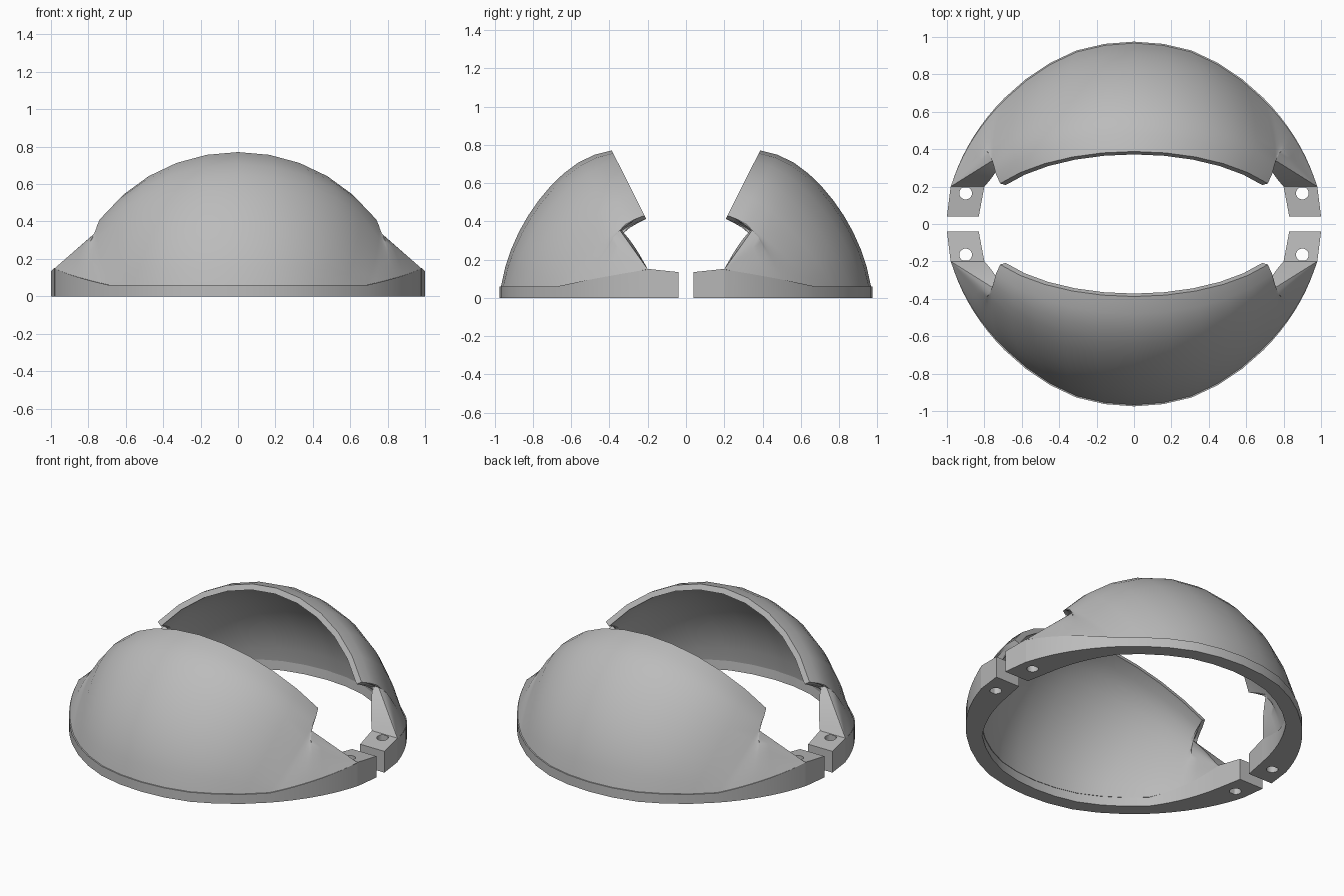
import bpy, bmesh
from math import sin, cos, pi, radians
from mathutils import Vector

if "Cube" in bpy.data.objects:
    bpy.data.objects.remove(bpy.data.objects["Cube"], do_unlink=True)

grey = bpy.data.materials.new("plain grey")
grey.use_nodes = True
grey.diffuse_color = (0.5, 0.5, 0.5, 1)
grey.node_tree.nodes["Principled BSDF"].inputs["Base Color"].default_value = (0.5, 0.5, 0.5, 1)

START, NOTCH, CORNER = 11.5, 29, 45   # base angles in degrees
TAB_END = Vector((0.98, 0.2, 0.15))
NOTCH_IN = Vector((0.74, 0.35, 0.36))
ROWS = 10


def mix(a, b, t):
    return a + (b - a) * t


def clamp(t):
    return max(0.0, min(1.0, t))


def finish(bm, name):
    bmesh.ops.remove_doubles(bm, verts=bm.verts, dist=0.0005)
    bmesh.ops.recalc_face_normals(bm, faces=bm.faces)
    mesh = bpy.data.meshes.new(name)
    bm.to_mesh(mesh)
    bm.free()
    mesh.materials.append(grey)
    obj = bpy.data.objects.new(name, mesh)
    bpy.context.collection.objects.link(obj)
    return obj


def smooth(obj):
    bpy.ops.object.select_all(action="DESELECT")
    obj.select_set(True)
    bpy.context.view_layer.objects.active = obj
    bpy.ops.object.shade_smooth_by_angle(angle=radians(32))


def arc_point(b):
    """Point on the tilted top arc at angle b."""
    b, tilt = radians(b), radians(63.3)
    return 0.863 * Vector((cos(b), sin(b) * cos(tilt), sin(b) * sin(tilt)))


def rim_point(a):
    """Upper rim: sloped edge from the tab, notch step, then the tilted arc."""
    if a <= NOTCH:
        return mix(TAB_END, NOTCH_IN, (a - START) / (NOTCH - START))
    if a <= CORNER:
        return mix(NOTCH_IN, arc_point(34), (a - NOTCH) / (CORNER - NOTCH))
    return arc_point(mix(34, 90, (a - CORNER) / (90 - CORNER)))


def column(a):
    """Outer and inner points of one rib of the shell, from base to rim."""
    r = radians(a)
    pinch = 1 - 0.022 * sin(pi * clamp((a - START) / 60))
    foot = Vector((cos(r), 0.975 * sin(r), 0)) * pinch
    side = clamp((a - START) / (CORNER - START))
    band = foot + Vector((0, 0, mix(0.15, 0.06, side)))
    start = band - foot * 0.008 * side
    rim = rim_point(a)
    outer, inner = [foot, band], []
    for i in range(ROWS + 1):
        t = i / ROWS
        if a == START:
            p = rim.copy()
        else:
            p = start.normalized().slerp(rim.normalized(), t)
            bulge = 0.02 * sin(pi * t ** 3) * side
            p *= mix(start.length, rim.length, t) + bulge
        outer.append(p)
    base_thick = mix(0.18, 0.09, side)
    rim_thick = mix(0.18, 0.035, clamp((a - START) / (NOTCH - START)))
    for i, p in enumerate(outer):
        t = i / (ROWS + 2)
        d = Vector((p.x, p.y * clamp((a - START) / 15), p.z * t * side)).normalized()
        inner.append(p - d * mix(base_thick, rim_thick, t))
    return outer, inner


def build_shell(name, sign):
    steps = [mix(START, NOTCH, i / 5) for i in range(5)]
    steps += [mix(NOTCH, CORNER, i / 4) for i in range(4)]
    steps += [mix(CORNER, 90, i / 5) for i in range(6)]
    ribs = [(column(a), 1) for a in steps]
    ribs += [(column(a), -1) for a in reversed(steps[:-1])]
    bm = bmesh.new()
    loops = []
    for (outer, inner), mx in ribs:
        loop = outer + inner[::-1]
        loops.append([bm.verts.new((p.x * mx, p.y * sign, p.z)) for p in loop])
    n = len(loops[0])
    for a, b in zip(loops, loops[1:]):
        for i in range(n):
            j = (i + 1) % n
            bm.faces.new((a[i], a[j], b[j], b[i]))
    # close the ends where the tabs join
    for end in (loops[0], loops[-1]):
        for i in range(n // 2 - 1):
            bm.faces.new((end[i], end[i + 1], end[n - 2 - i], end[n - 1 - i]))
    bmesh.ops.dissolve_degenerate(bm, dist=0.0005, edges=bm.edges)
    smooth(finish(bm, name))


def build_tab(name, mx, sign):
    bm = bmesh.new()
    outline = ((0.83, 0.04, 0.135), (1.0, 0.04, 0.135), (0.98, 0.2, 0.152), (0.8, 0.2, 0.152))
    low = [bm.verts.new((x * mx, y * sign, 0)) for x, y, z in outline]
    top = [bm.verts.new((x * mx, y * sign, z)) for x, y, z in outline]
    bm.faces.new(low)
    bm.faces.new(top)
    for i in range(4):
        j = (i + 1) % 4
        bm.faces.new((low[i], low[j], top[j], top[i]))
    tab = finish(bm, name)
    # screw hole
    bm = bmesh.new()
    bmesh.ops.create_cone(bm, cap_ends=True, segments=20, radius1=0.034, radius2=0.034, depth=1)
    bmesh.ops.translate(bm, verts=bm.verts, vec=(0.9 * mx, 0.165 * sign, 0))
    cutter = finish(bm, "hole_cutter")
    cutter.hide_render = True
    mod = tab.modifiers.new("hole", "BOOLEAN")
    mod.operation, mod.solver, mod.object = "DIFFERENCE", "EXACT", cutter
    bpy.context.view_layer.objects.active = tab
    bpy.ops.object.modifier_apply(modifier="hole")
    bpy.data.objects.remove(cutter, do_unlink=True)
    smooth(tab)


for label, sign in (("front", -1), ("back", 1)):
    build_shell(label + "_shell", sign)
    for side, mx in (("left", 1), ("right", -1)):
        build_tab(f"{label}_{side}_tab", mx, sign)
